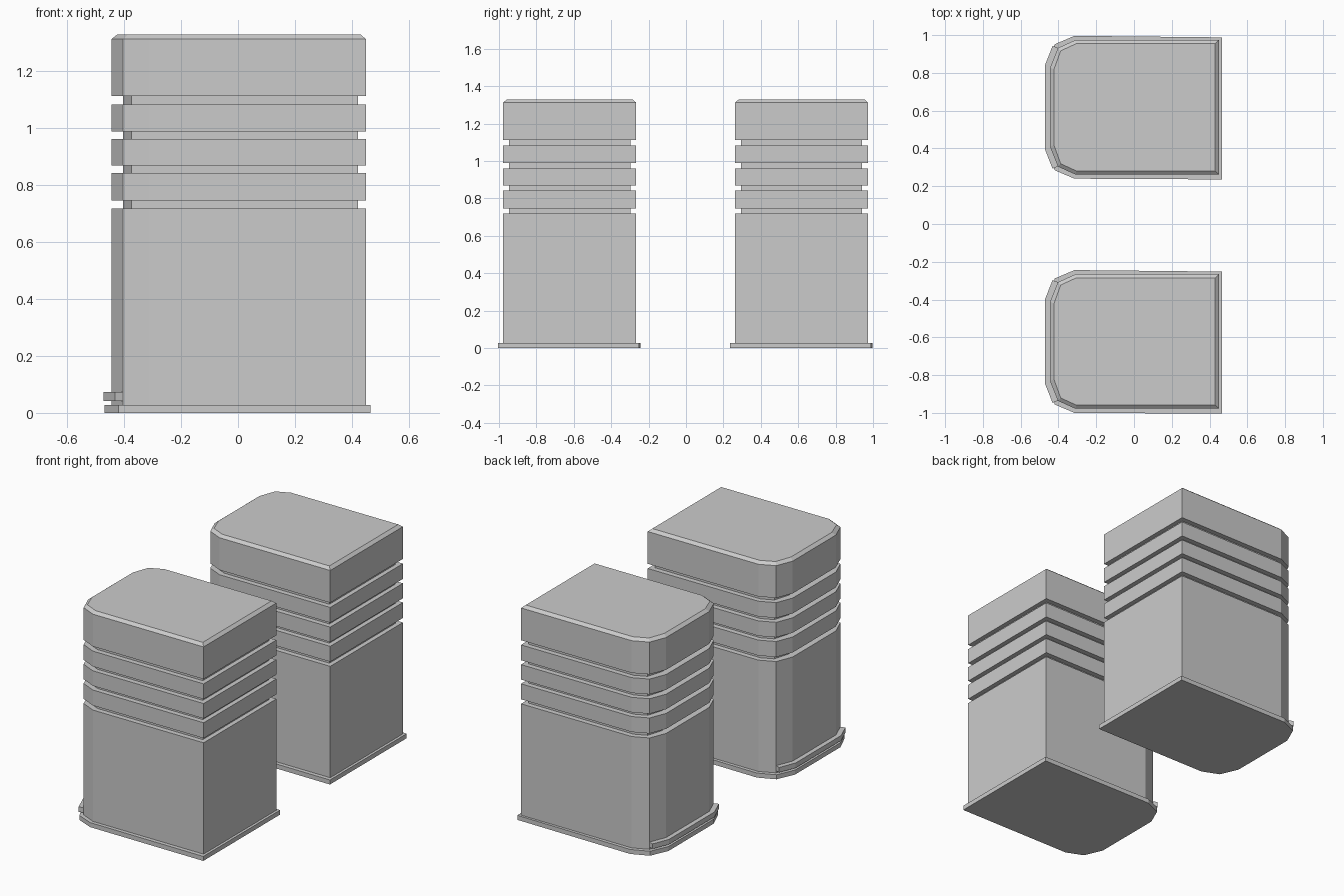
import bpy, bmesh

if "Cube" in bpy.data.objects:
    bpy.data.objects.remove(bpy.data.objects["Cube"])


def section(x0, xa, xb, x1, y0, ya, yb, slant=0.0):
    """Closed outline (counter-clockwise): square at +x, two-facet corners at -x.
    x0/xa/xb are the facet x positions, ya/yb the facet insets in y."""
    y1 = -y0
    return [(x1, y0 - slant / 2), (x1, y1 - slant), (xb, y1), (xa, y1 - ya),
            (x0, y1 - yb), (x0, y0 + yb), (xa, y0 + ya), (xb, y0)]


def loft(name, rings, y):
    """Skin a stack of (outline, z) rings and cap both ends."""
    bm = bmesh.new()
    loops = [[bm.verts.new((px, py, z)) for px, py in pts] for pts, z in rings]
    n = len(loops[0])
    for a, b in zip(loops, loops[1:]):
        for i in range(n):
            j = (i + 1) % n
            bm.faces.new((a[i], a[j], b[j], b[i]))
    bm.faces.new(loops[0][::-1])
    bm.faces.new(loops[-1])
    bmesh.ops.recalc_face_normals(bm, faces=bm.faces)
    mesh = bpy.data.meshes.new(name)
    bm.to_mesh(mesh)
    bm.free()
    obj = bpy.data.objects.new(name, mesh)
    obj.location.y = y
    bpy.context.collection.objects.link(obj)
    return obj


outer = section(-0.444, -0.403, -0.31, 0.449, -0.356, 0.042, 0.145)
groove = section(-0.403, -0.374, -0.30, 0.421, -0.324, 0.033, 0.13)
top = section(-0.424, -0.388, -0.305, 0.43, -0.337, 0.038, 0.137)
plate = section(-0.468, -0.419, -0.315, 0.465, -0.378, 0.044, 0.156, 0.008)

# Lip hugging the rounded end of the body
lip = [(-0.403, 0.314), (-0.431, 0.325), (-0.472, 0.222), (-0.472, -0.222),
       (-0.431, -0.325), (-0.403, -0.314)]

# Body rings: step in and out at each groove, bevel at the top
body = [(outer, 0.02)]
for lo, hi in ((0.718, 0.746), (0.842, 0.868), (0.961, 0.988), (1.083, 1.112)):
    body += [(outer, lo), (groove, lo), (groove, hi), (outer, hi)]
body += [(outer, 1.312), (top, 1.328)]

# Two identical blocks side by side
for side, y in (("front", -0.622), ("back", 0.618)):
    loft(side + "_grooved_body", body, y)
    loft(side + "_base_plate", [(plate, 0.0), (plate, 0.028)], y)
    loft(side + "_end_lip", [(lip, 0.042), (lip, 0.073)], y)
